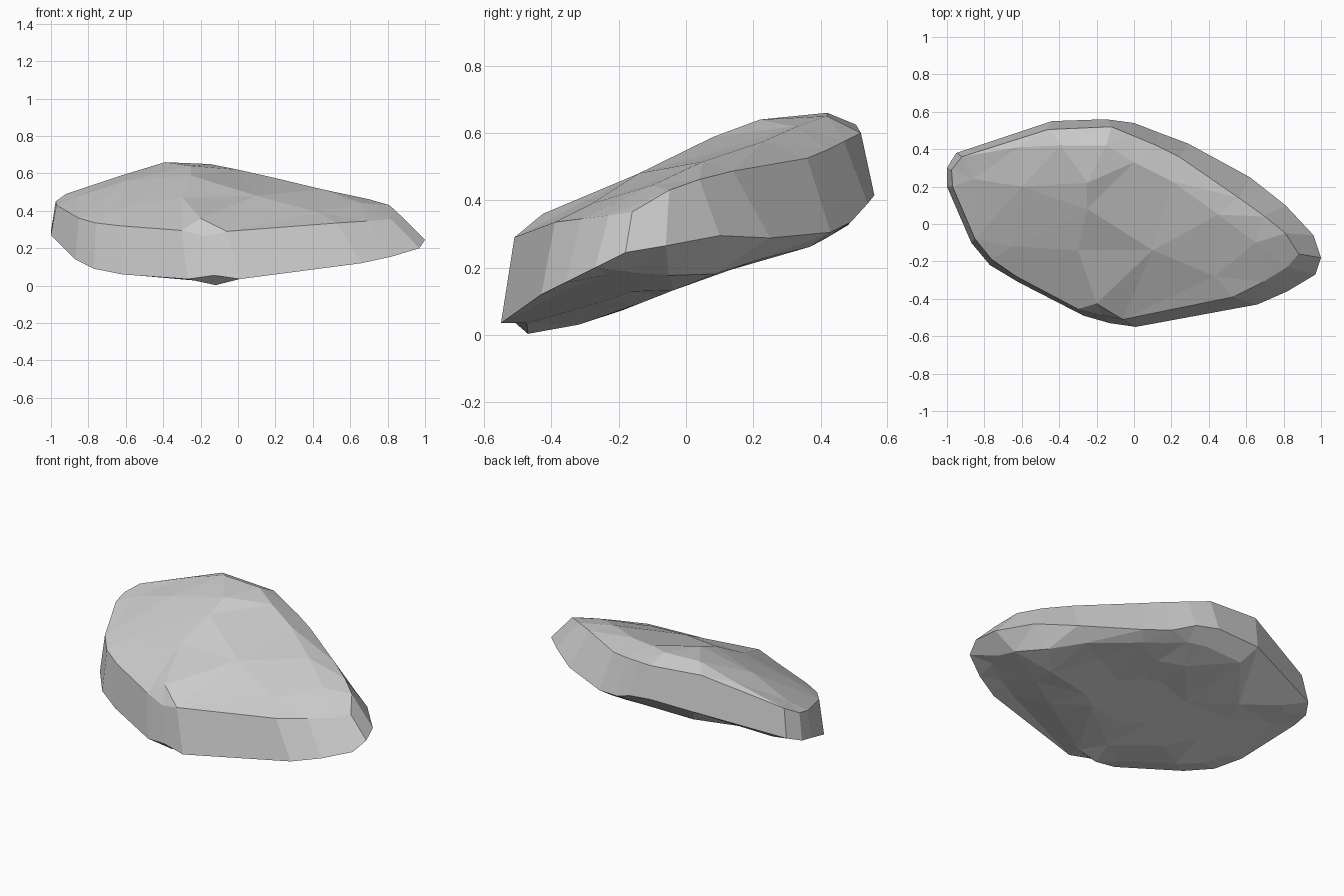
import bpy, bmesh
from mathutils import Vector
from mathutils.geometry import delaunay_2d_cdt

# Matching stations round the slab: lower rim and upper rim
LOWER = [(-1, .2, .27), (-1, .3, .29), (-.95, .38, .32), (-.44, .55, .41), (-.15, .56, .415),
         (0, .54, .39), (.13, .49, .335), (.29, .43, .305), (.62, .25, .288), (.81, .1, .295),
         (.96, -.06, .265), (1, -.18, .245), (.97, -.27, .2), (.82, -.36, .155), (.66, -.43, .12),
         (.01, -.55, .035), (-.13, -.53, .055), (-.27, -.49, .035), (-.62, -.31, .06),
         (-.77, -.22, .09), (-.87, -.1, .14)]
UPPER = [(-.97, .2, .43), (-.975, .29, .45), (-.92, .36, .49), (-.46, .505, .625), (-.12, .52, .6),
         (0, .47, .575), (.12, .42, .55), (.24, .36, .525), (.56, .14, .487), (.7, .04, .462),
         (.81, -.05, .43), (.88, -.16, .365), (.82, -.23, .355), (.69, -.31, .345), (.53, -.39, .335),
         (-.06, -.51, .29), (-.17, -.49, .265), (-.3, -.455, .295), (-.63, -.28, .32),
         (-.76, -.19, .335), (-.85, -.08, .36)]

# Crown points inside the upper rim
CROWN = [(-.39, .42, .66), (-.15, .42, .65), (0, .33, .62), (-.25, .22, .64), (-.62, .41, .59),
         (-.2, -.425, .36), (.43, -.28, .39), (.1, -.14, .48), (.65, -.1, .445), (-.65, -.12, .405),
         (-.86, .24, .475), (.2, .23, .575), (-.25, .08, .588), (-.3, -.14, .473), (-.6, .2, .56),
         (.45, .05, .515)]

# Side profile (y, z) of the dished base
PROFILE = [(-.6, 0), (-.47, .003), (-.36, .02), (-.26, .045), (.16, .21), (.29, .24),
           (.38, .265), (.48, .325), (.6, .42)]


def underside(x, y):
    """Height of the base: side profile, lifted towards both ends."""
    for (y0, z0), (y1, z1) in zip(PROFILE, PROFILE[1:]):
        if y <= y1:
            z = z0 + (z1 - z0) * (y - y0) / (y1 - y0)
            break
    d = x + .12
    if d > 0:
        return max(z, .005 + min(.23 * d, .012 + .14 * d) + .04 * max(0, x) ** 2)
    if y > .15:
        z += .15 * max(0, -x - .4) ** 2
    return max(z, .005 + min(-.2 * d, .02 - .07 * d))


# Base points: the low front tip plus shrunken rings of the lower rim
BASE = [(-.12, -.47, .003), (-.1, 0, underside(-.1, 0))]
for s in (.86, .6, .3):
    for p in (LOWER if s > .8 else LOWER[::2]):
        x, y = p[0] * s, p[1] * s
        if (x + .12) ** 2 + (y + .47) ** 2 > .004:
            BASE.append((x, y, underside(x, y)))

bm = bmesh.new()


def cap(rim, inner):
    """Triangulate the inside of a rim through its inner points."""
    pts = rim + inner
    n = len(rim)
    edges = [(i, (i + 1) % n) for i in range(n)]
    _, _, faces, orig, _, _ = delaunay_2d_cdt(
        [Vector(p[:2]) for p in pts], edges, [], 1, 1e-5)
    verts = [bm.verts.new(p) for p in pts]
    for f in faces:
        bm.faces.new([verts[orig[i][0]] for i in f])
    return verts[:n]


top = cap(UPPER, CROWN)
low = cap(LOWER, BASE)

# Side wall
n = len(top)
for i in range(n):
    j = (i + 1) % n
    bm.faces.new((low[i], low[j], top[j], top[i]))

bmesh.ops.recalc_face_normals(bm, faces=bm.faces)
mesh = bpy.data.meshes.new("rock_slab")
bm.to_mesh(mesh)
bm.free()
rock = bpy.data.objects.new("rock_slab", mesh)
bpy.context.collection.objects.link(rock)
